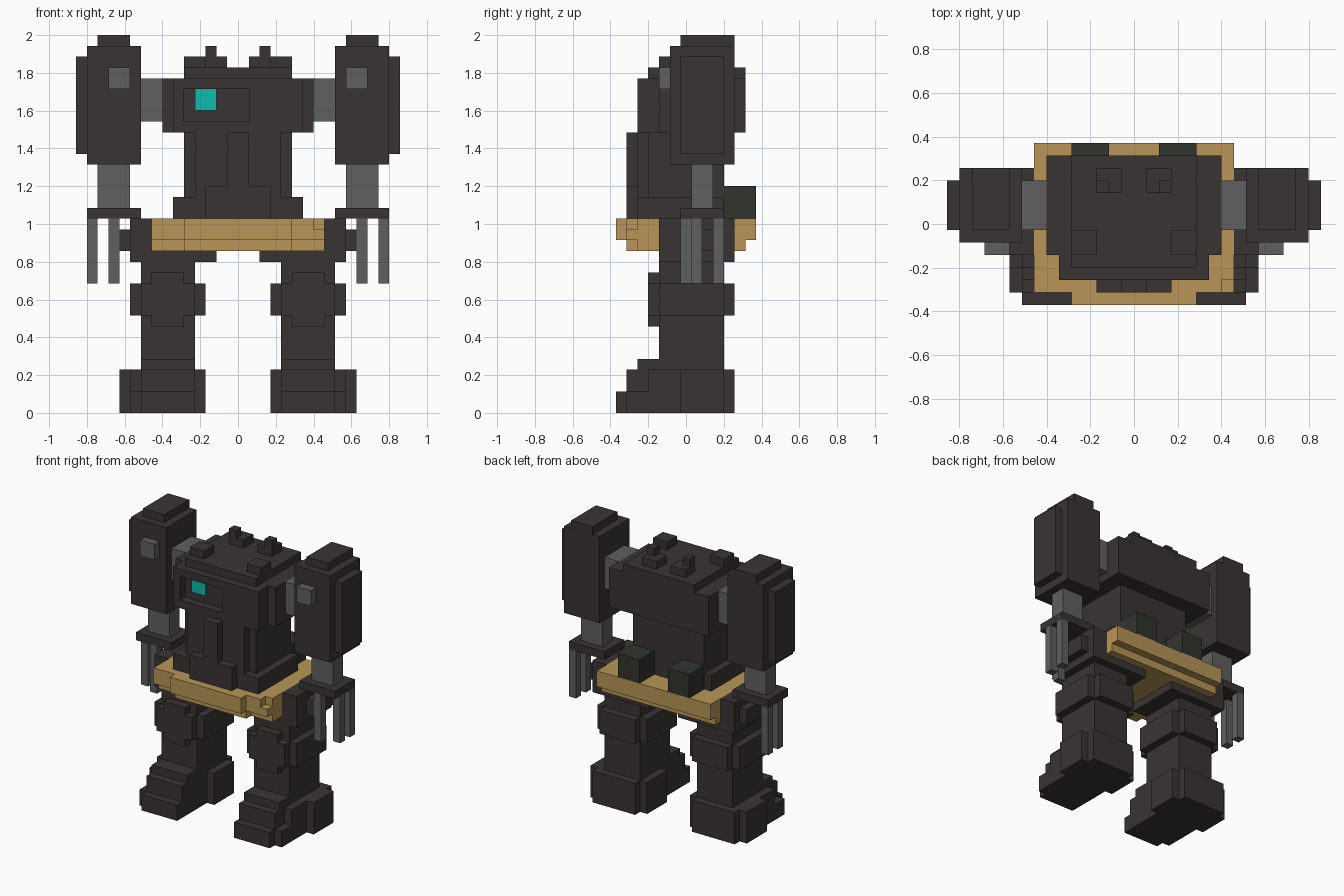
import bpy, bmesh

cube = bpy.data.objects.get("Cube")
if cube:
    bpy.data.objects.remove(cube, do_unlink=True)

U = 2 / 35  # one block of the grid


def material(name, rgb):
    m = bpy.data.materials.new(name)
    m.use_nodes = True
    col = (*rgb, 1)
    m.diffuse_color = col
    bsdf = next(n for n in m.node_tree.nodes if n.type == 'BSDF_PRINCIPLED')
    bsdf.inputs["Base Color"].default_value = col
    return m


DARK = material("dark brown", (0.042, 0.034, 0.034))
OLIVE = material("dark olive", (0.030, 0.034, 0.027))
GREY = material("mid grey", (0.115, 0.115, 0.115))
TAN = material("tan", (0.48, 0.30, 0.095))
CYAN = material("cyan", (0.005, 0.50, 0.43))


def part(name, mat, *boxes, side=1):
    """Join boxes (x0, x1, y0, y1, z0, z1) in blocks; y counts from the front."""
    bm = bmesh.new()
    for x0, x1, y0, y1, z0, z1 in boxes:
        if side < 0:
            x0, x1 = -x1, -x0
        vs = bmesh.ops.create_cube(bm, size=1)["verts"]
        for v in vs:
            v.co.x = (x0 if v.co.x < 0 else x1) * U
            v.co.y = ((y0 if v.co.y < 0 else y1) - 6.5) * U
            v.co.z = (z0 if v.co.z < 0 else z1) * U
    me = bpy.data.meshes.new(name)
    bm.to_mesh(me)
    bm.free()
    me.materials.append(mat)
    ob = bpy.data.objects.new(name, me)
    bpy.context.collection.objects.link(ob)
    return ob


# Cab with a window recess, stepped sides and roof
part("cab", DARK,
     (-6, 6, 3, 12, 26, 31), (-7, 7, 4, 12, 26, 31), (-5, 5, 3, 12, 31, 32),
     (-6, -5, 2, 3, 26, 31), (1, 6, 2, 3, 26, 31),
     (-5, 1, 2, 3, 26, 27), (-5, 1, 2, 3, 30, 31))
part("window", CYAN, (-4, -2, 2.85, 3.0, 28, 30))

# Waist with a flared base and a front column
part("waist", DARK,
     (-5, 5, 3, 10, 18, 26), (-4, 4, 2, 3, 18, 26), (-1, 1, 1, 2, 18, 26),
     (-6, 6, 2, 10, 18, 20), (-3, 3, 1, 2, 18, 21))

# Belt: stepped front and back, one notched front corner
part("belt", TAN,
     (-8, 8, 2, 12, 15, 18), (-5, 5, 1, 2, 15, 16),
     (-8, 8, 1, 2, 16, 17), (-8, 7, 1, 2, 17, 18),
     (-5, 5, 0, 1, 16, 18), (-8, 8, 12, 13, 16, 18))

for side, s in (("left", 1), ("right", -1)):
    # Roof fittings
    part(side + "_roof_fittings", DARK,
         (3, 5, 4, 6, 32, 33), (1, 3, 9, 11, 32, 33), (2, 3, 9, 10, 33, 34), side=s)
    # Box behind the waist
    part(side + "_back_box", OLIVE, (2, 5, 10, 13, 18, 21), side=s)

    # Arm
    part(side + "_shoulder_joint", GREY, (7, 9, 6, 10, 27, 31), side=s)
    part(side + "_upper_arm", DARK,
         (9, 14, 5, 11, 23, 34), (14, 15, 6, 10, 24, 33), (10, 13, 6, 11, 34, 35), side=s)
    part(side + "_arm_lamp", GREY, (10, 12, 4, 5, 30, 32), side=s)
    part(side + "_forearm", GREY, (10, 13, 7, 9, 19, 23), side=s)
    part(side + "_wrist_plate", DARK, (9, 14, 6, 10, 18, 19), side=s)
    part(side + "_fingers", GREY,
         *[(x, x + 1, y, y + 1, 12, 18) for x, y in ((11, 6), (13, 7), (13, 9))], side=s)

    # Leg
    part(side + "_hip", DARK,
         (2, 10, 4, 11, 14, 15), (8, 10, 4, 11, 15, 18), (10, 11, 6, 10, 15, 17), side=s)
    part(side + "_leg", DARK, (4, 9, 4, 10, 4, 14), side=s)
    part(side + "_knee", DARK,
         (4, 9, 3, 11, 9, 12), (3, 10, 4, 10, 9, 12), (5, 8, 3, 4, 8, 13), side=s)
    part(side + "_foot", DARK,
         (4, 9, 0, 1, 0, 2), (4, 10, 1, 11, 0, 2), (4, 9, 1, 3, 2, 4),
         (4, 10, 3, 11, 2, 4), (3, 11, 6, 10, 0, 4), (4, 9, 2, 4, 4, 5), side=s)
